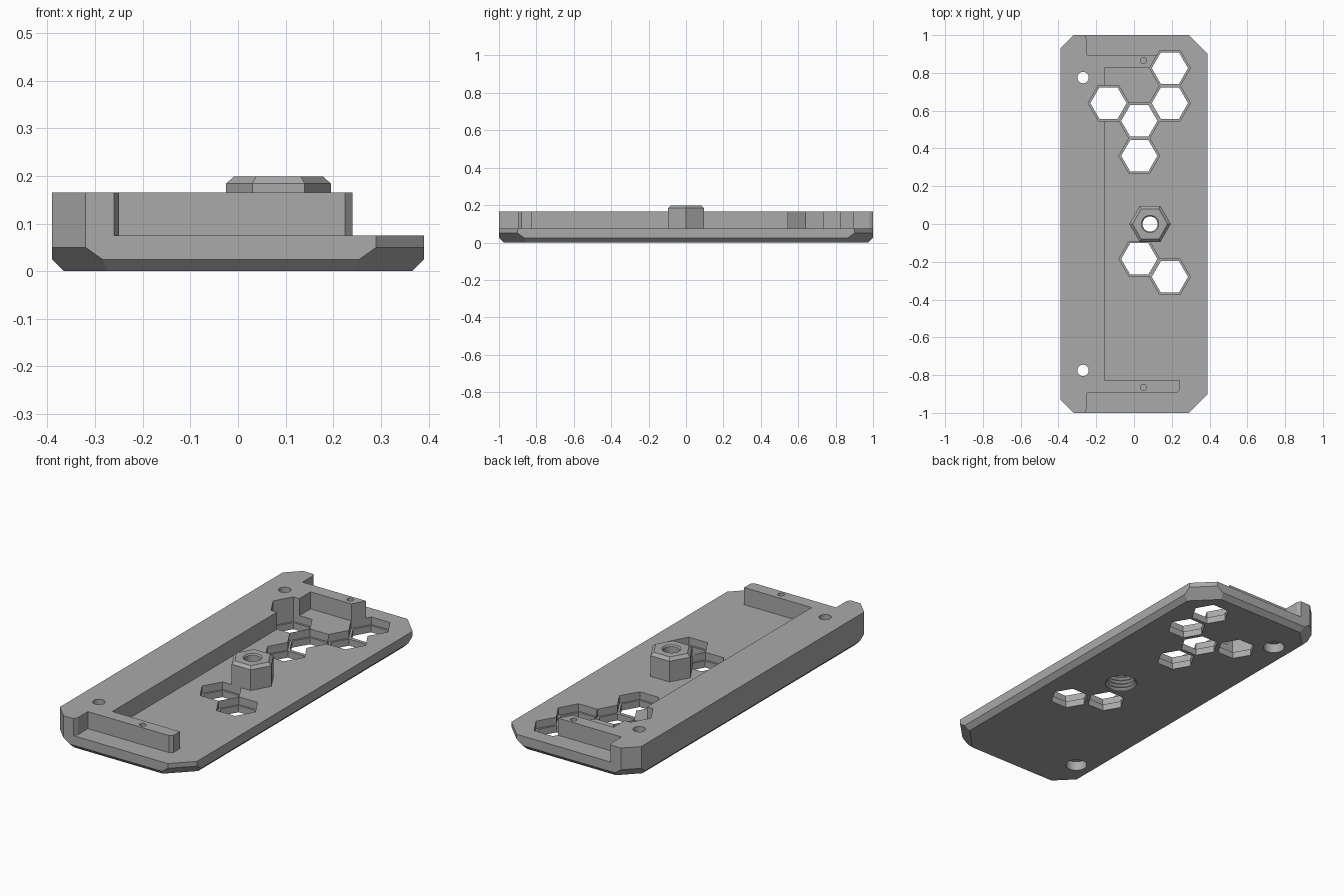
import bpy, bmesh, math
from mathutils import Vector

if "Cube" in bpy.data.objects:
    bpy.data.objects.remove(bpy.data.objects["Cube"], do_unlink=True)

grey = bpy.data.materials.new("mid_grey")
grey.use_nodes = True
COLOUR = (0.4, 0.4, 0.4, 1)
grey.diffuse_color = COLOUR
grey.node_tree.nodes["Principled BSDF"].inputs["Base Color"].default_value = COLOUR


def make_object(name, bm):
    bmesh.ops.recalc_face_normals(bm, faces=bm.faces[:])
    mesh = bpy.data.meshes.new(name)
    bm.to_mesh(mesh)
    bm.free()
    mesh.materials.append(grey)
    obj = bpy.data.objects.new(name, mesh)
    bpy.context.collection.objects.link(obj)
    return obj


def prism(name, outline, z0, z1):
    """Extrude a flat outline from z0 to z1."""
    bm = bmesh.new()
    face = bm.faces.new([bm.verts.new((x, y, z0)) for x, y in outline])
    up = bmesh.ops.extrude_face_region(bm, geom=[face])["geom"]
    bmesh.ops.translate(bm, vec=(0, 0, z1 - z0),
                        verts=[v for v in up if isinstance(v, bmesh.types.BMVert)])
    return make_object(name, bm)


def lathe(name, profile, x, y, sides):
    """Closed solid of revolution from (radius, z) pairs, bottom to top."""
    bm = bmesh.new()
    rings = []
    for r, z in profile:
        angles = [2 * math.pi * i / sides for i in range(sides)]
        rings.append([bm.verts.new((x + r * math.cos(a), y + r * math.sin(a), z))
                      for a in angles])
    for low, high in zip(rings, rings[1:]):
        for i in range(sides):
            j = (i + 1) % sides
            bm.faces.new((low[i], low[j], high[j], high[i]))
    bm.faces.new(rings[0])
    bm.faces.new(rings[-1])
    return make_object(name, bm)


def combine(target, tool, operation="DIFFERENCE"):
    mod = target.modifiers.new("cut", "BOOLEAN")
    mod.operation, mod.solver, mod.object = operation, "EXACT", tool
    bpy.context.view_layer.objects.active = target
    bpy.ops.object.modifier_apply(modifier=mod.name)
    bpy.data.objects.remove(tool, do_unlink=True)


# Slab with clipped corners
W, L, FLOOR, TOP = 0.39, 1.0, 0.075, 0.165
BIG, SMALL = 0.1, 0.07
half = [(-W, L - SMALL), (-W + SMALL, L), (W - BIG, L), (W, L - BIG)]
outline = half + [(x, -y) for x, y in reversed(half)]
plate = prism("base_plate", outline, 0, TOP)

# Bevels round the underside, deeper at the clipped corners
bm = bmesh.new()
bm.from_mesh(plate.data)
for i, (x0, y0) in enumerate(outline):
    x1, y1 = outline[(i + 1) % len(outline)]
    out = Vector((y0 - y1, x1 - x0, 0)).normalized()
    corner = abs(out.x * out.y) > 0.1
    depth = 0.05 if corner else 0.025
    cut = bmesh.ops.bisect_plane(bm, geom=bm.verts[:] + bm.edges[:] + bm.faces[:],
                                 plane_co=(x0, y0, depth), plane_no=out - Vector((0, 0, 1)),
                                 clear_outer=True)
    edges = [e for e in cut["geom_cut"] if isinstance(e, bmesh.types.BMEdge)]
    bmesh.ops.holes_fill(bm, edges=edges)
bmesh.ops.recalc_face_normals(bm, faces=bm.faces[:])
bm.to_mesh(plate.data)
bm.free()

# Lower floor, leaving a side rail with an arm at each end
arm = [(-0.265, -1.01), (-0.25, -0.98), (-0.25, -0.895), (0.225, -0.895),
       (0.24, -0.88), (0.24, -0.827), (-0.155, -0.827)]
pocket = arm + [(x, -y) for x, y in reversed(arm)] + [(0.6, 1.01), (0.6, -1.01)]
combine(plate, prism("pocket_cutter", pocket, FLOOR, 0.3))

# Stepped hexagonal windows
LEDGE = 0.035
for x, y in [(-0.135, 0.64), (0.028, 0.546), (0.19, 0.64), (0.19, 0.825),
             (0.028, 0.361), (0.028, -0.185), (0.19, -0.28)]:
    combine(plate, lathe("window_cutter", [(0.108, LEDGE), (0.108, 0.3)], x, y, 6))
    combine(plate, lathe("window_cutter", [(0.096, -0.1), (0.096, 0.1)], x, y, 6))

# Counterbored rail holes and blind pin holes in the arms
for side in (-1, 1):
    y = side * 0.775
    combine(plate, lathe("hole_cutter", [(0.03, -0.1), (0.03, 0.3)], -0.27, y, 32))
    combine(plate, lathe("hole_cutter", [(0.053, -0.1), (0.053, 0.05)], -0.27, y, 32))
    combine(plate, lathe("hole_cutter", [(0.016, 0.09), (0.016, 0.3)], 0.05, side * 0.865, 20))

# Hexagonal boss with a chamfered top
BX = 0.085
boss = lathe("boss", [(0.11, 0.06), (0.11, 0.184), (0.093, 0.199)], BX, 0, 6)
combine(plate, boss, "UNION")

# Bore: ribbed socket below, narrow hole above
thread = [(0.08, -0.01)]
for i in range(6):
    z = 0.005 + i * 0.02
    thread += [(0.08, z), (0.068, z + 0.01)]
thread += [(0.068, 0.13), (0.04, 0.15), (0.04, 0.192), (0.055, 0.21)]
combine(plate, lathe("bore_cutter", thread, BX, 0, 32))

# Smooth the round holes only
bpy.ops.object.select_all(action="DESELECT")
plate.select_set(True)
bpy.context.view_layer.objects.active = plate
bpy.ops.object.shade_smooth_by_angle(angle=math.radians(25))
